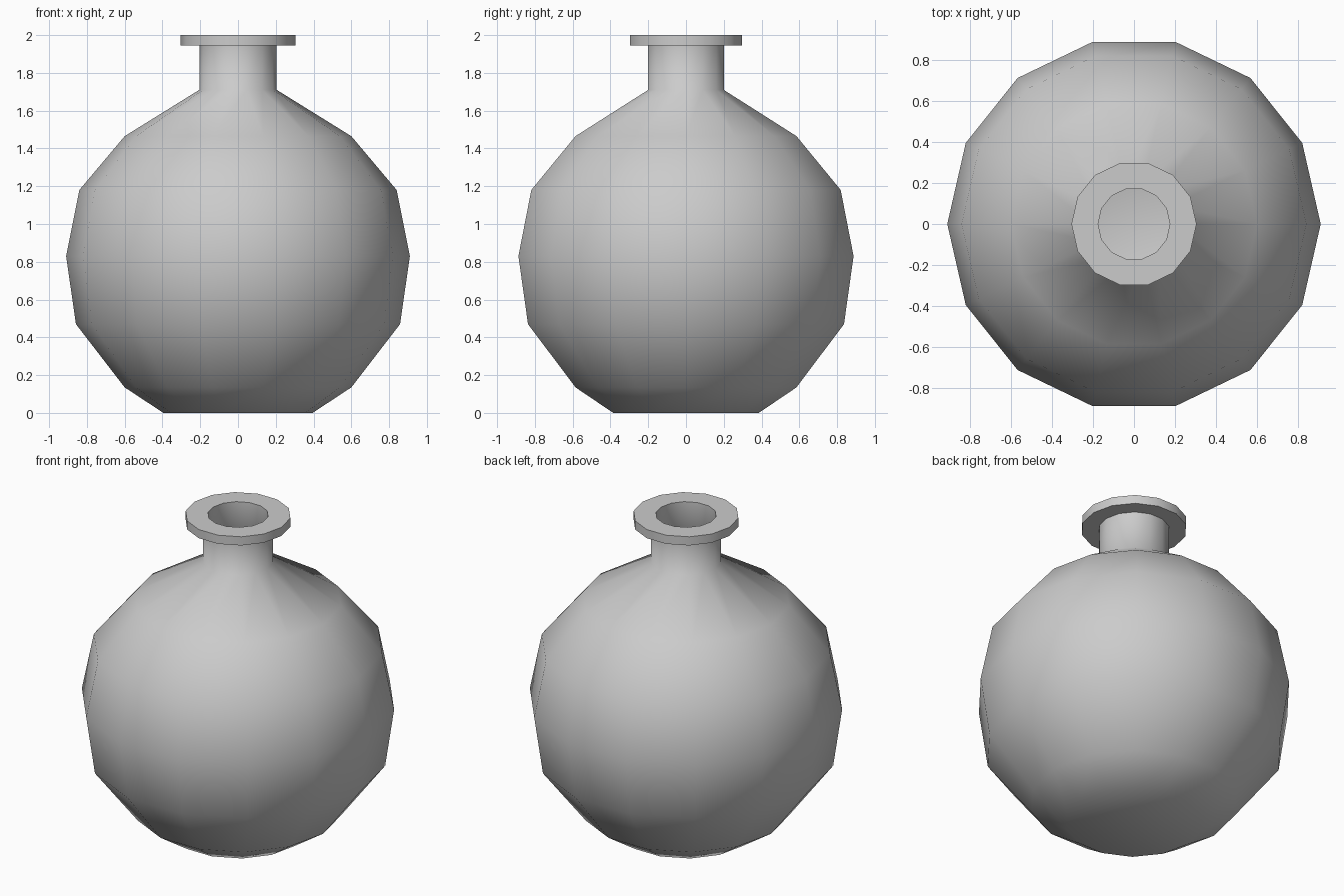
import bpy, bmesh, math

if "Cube" in bpy.data.objects:
    bpy.data.objects.remove(bpy.data.objects["Cube"])

SIDES = 14

# outer wall from base to lip, then the inner wall back down (radius, height)
outer = [(0.395, 0), (0.60, 0.135), (0.858, 0.47), (0.91, 0.83), (0.84, 1.18),
         (0.60, 1.465), (0.205, 1.71), (0.205, 1.945), (0.305, 1.945), (0.305, 2.0)]
inner = [(0.175, 2.0), (0.175, 1.69), (0.58, 1.44), (0.81, 1.165), (0.88, 0.83),
         (0.83, 0.483), (0.58, 0.157), (0.385, 0.03)]

bm = bmesh.new()


def ring(radius, z):
    return [bm.verts.new((radius * math.cos(math.tau * i / SIDES),
                          radius * math.sin(math.tau * i / SIDES), z))
            for i in range(SIDES)]


# lathe the walls
rings = [ring(r, z) for r, z in outer + inner]
for a, b in zip(rings, rings[1:]):
    for i in range(SIDES):
        j = (i + 1) % SIDES
        bm.faces.new((a[i], a[j], b[j], b[i]))

# base underside and inside floor
bm.faces.new(rings[0][::-1])
bm.faces.new(rings[-1])
bmesh.ops.recalc_face_normals(bm, faces=bm.faces)

mesh = bpy.data.meshes.new("round_flask")
bm.to_mesh(mesh)
bm.free()
flask = bpy.data.objects.new("round_flask", mesh)
bpy.context.collection.objects.link(flask)

# smooth body with a crisp lip
bpy.context.view_layer.objects.active = flask
flask.select_set(True)
bpy.ops.object.shade_smooth_by_angle(angle=math.radians(62))
